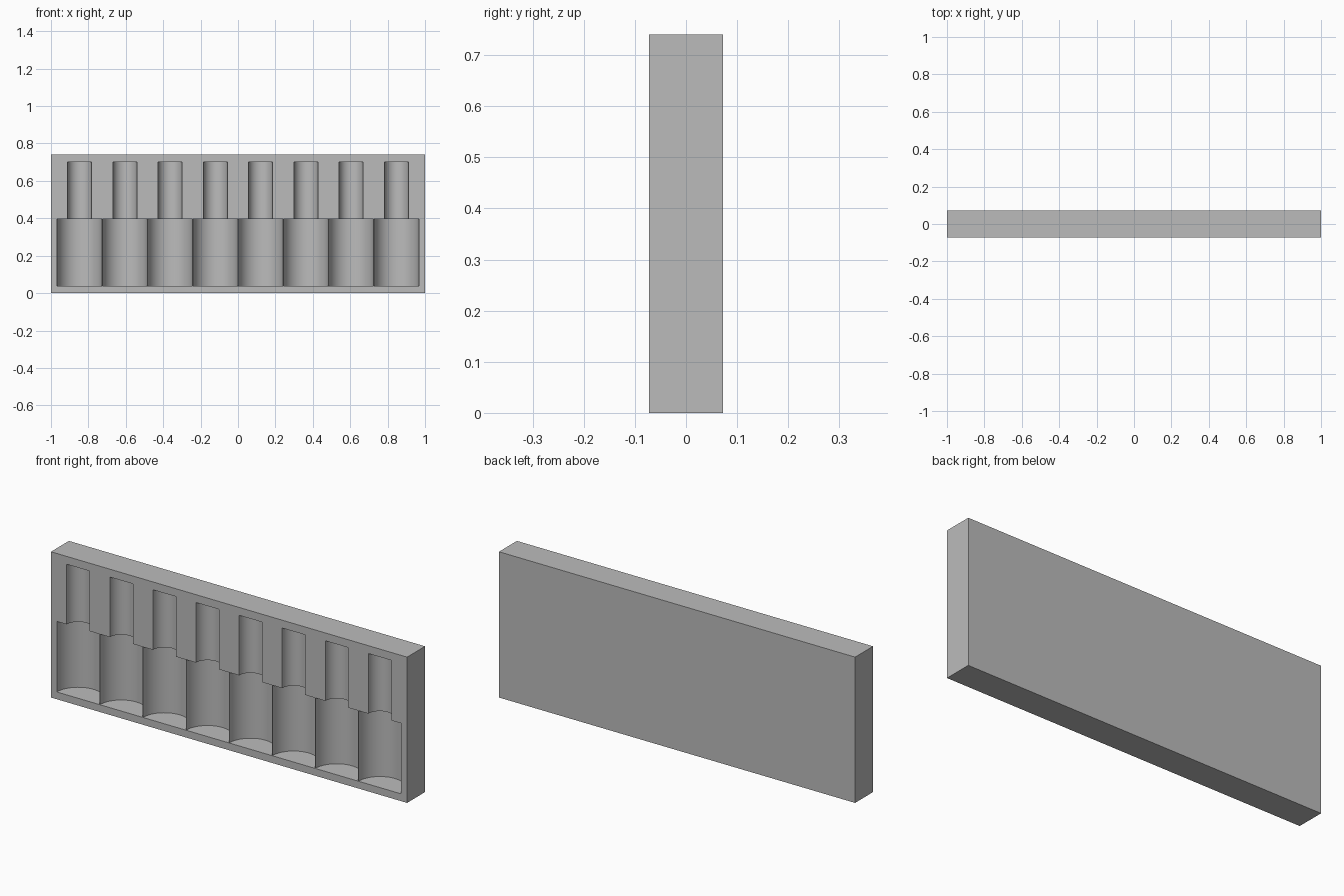
import bpy, bmesh, math
from mathutils import Matrix

if "Cube" in bpy.data.objects:
    bpy.data.objects.remove(bpy.data.objects["Cube"], do_unlink=True)

WIDTH, DEPTH, HEIGHT = 2.0, 0.144, 0.74
COUNT, PITCH, SIDES = 8, 0.242, 64

grey = bpy.data.materials.new("plain grey")
grey.use_nodes = True
colour = (0.5, 0.5, 0.5, 1)
grey.diffuse_color = colour
grey.node_tree.nodes["Principled BSDF"].inputs["Base Color"].default_value = colour


def make_object(name, bm):
    mesh = bpy.data.meshes.new(name)
    bm.to_mesh(mesh)
    bm.free()
    mesh.materials.append(grey)
    obj = bpy.data.objects.new(name, mesh)
    bpy.context.collection.objects.link(obj)
    return obj


def cylinder_row(name, radius, bottom, top):
    """Row of upright cylinders whose axes lie in the front face."""
    bm = bmesh.new()
    turn = Matrix.Rotation(math.pi / SIDES, 4, 'Z')
    for i in range(COUNT):
        x = (i - (COUNT - 1) / 2) * PITCH
        place = Matrix.Translation((x, -DEPTH / 2, (bottom + top) / 2))
        bmesh.ops.create_cone(bm, cap_ends=True, segments=SIDES, radius1=radius,
                              radius2=radius, depth=top - bottom, matrix=place @ turn)
    return make_object(name, bm)


# Backing slab
bm = bmesh.new()
size = Matrix.Diagonal((WIDTH, DEPTH, HEIGHT, 1))
bmesh.ops.create_cube(bm, size=1, matrix=Matrix.Translation((0, 0, HEIGHT / 2)) @ size)
holder = make_object("holder_slab", bm)

# Wide lower recesses, then the narrow slots that open into them
bpy.context.view_layer.objects.active = holder
holder.select_set(True)
for cutter in (cylinder_row("wide_recess_cutter", 0.1203, 0.037, 0.395),
               cylinder_row("narrow_slot_cutter", 0.0645, 0.2, 0.70)):
    cutter.hide_render = True
    cut = holder.modifiers.new(cutter.name, 'BOOLEAN')
    cut.operation = 'DIFFERENCE'
    cut.solver = 'EXACT'
    cut.object = cutter
    bpy.ops.object.modifier_apply(modifier=cut.name)
    bpy.data.objects.remove(cutter, do_unlink=True)

bpy.ops.object.shade_smooth_by_angle(angle=math.radians(30))
